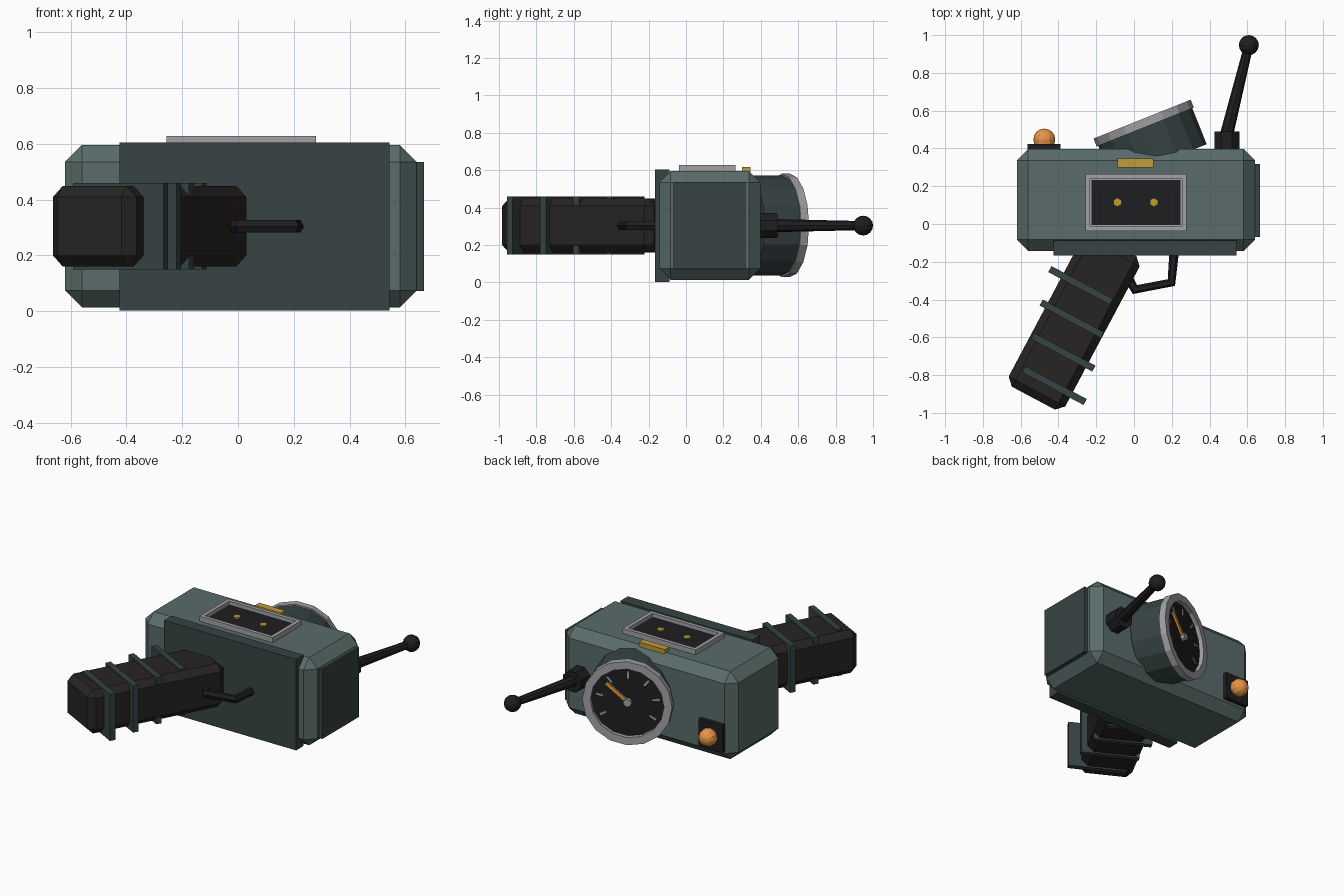
import bpy, bmesh
from math import radians, sin, cos, pi
from mathutils import Matrix, Vector

if "Cube" in bpy.data.objects:
    bpy.data.objects.remove(bpy.data.objects["Cube"])


def material(name, rgb):
    m = bpy.data.materials.new(name)
    m.diffuse_color = (*rgb, 1)
    m.use_nodes = True
    m.node_tree.nodes["Principled BSDF"].inputs["Base Color"].default_value = m.diffuse_color
    return m


TEAL = material("teal", (0.10, 0.15, 0.145))
DARK = material("dark_teal", (0.038, 0.056, 0.056))
GRIP = material("grip_brown_black", (0.020, 0.018, 0.016))
BLACK = material("black", (0.013, 0.013, 0.015))
METAL = material("light_metal", (0.36, 0.36, 0.38))
ORANGE = material("orange", (0.80, 0.30, 0.06))
GOLD = material("gold", (0.52, 0.33, 0.04))
MID = 0.304


def finish(name, bm, mat, matrix=Matrix()):
    bmesh.ops.recalc_face_normals(bm, faces=bm.faces)
    me = bpy.data.meshes.new(name)
    bm.to_mesh(me)
    bm.free()
    me.materials.append(mat)
    ob = bpy.data.objects.new(name, me)
    ob.matrix_world = matrix
    bpy.context.collection.objects.link(ob)
    return ob


def box(name, lo, hi, mat, bevel=0, matrix=Matrix(), recess=None):
    lo, hi = Vector(lo), Vector(hi)
    bm = bmesh.new()
    bmesh.ops.create_cube(bm, size=1)
    bmesh.ops.scale(bm, vec=hi - lo, verts=bm.verts)
    bmesh.ops.translate(bm, vec=(lo + hi) / 2, verts=bm.verts)
    if bevel:
        bmesh.ops.bevel(bm, geom=bm.edges[:], offset=bevel, segments=1,
                        affect='EDGES', profile=0.5)
    if recess:
        top = max(bm.faces, key=lambda f: f.calc_center_median().z)
        bmesh.ops.inset_individual(bm, faces=[top], thickness=recess[0])
        new = bmesh.ops.extrude_discrete_faces(bm, faces=[top])["faces"][0]
        bmesh.ops.translate(bm, vec=(0, 0, -recess[1]), verts=new.verts)
    return finish(name, bm, mat, matrix)


def lathe(name, profile, sides, mat, matrix, closed=False, turn=0):
    """Revolve (radius, height) points about local z."""
    bm = bmesh.new()
    rings = [[bm.verts.new((r * cos(turn + 2 * pi * i / sides),
                            r * sin(turn + 2 * pi * i / sides), h))
              for i in range(sides)] for r, h in profile]
    pairs = list(zip(rings, rings[1:]))
    if closed:
        pairs.append((rings[-1], rings[0]))
    else:
        bm.faces.new(rings[0])
        bm.faces.new(rings[-1])
    for a, b in pairs:
        for i in range(sides):
            j = (i + 1) % sides
            bm.faces.new((a[i], a[j], b[j], b[i]))
    return finish(name, bm, mat, matrix)


def ball(name, loc, r, mat, u=12, v=8):
    bm = bmesh.new()
    bmesh.ops.create_uvsphere(bm, u_segments=u, v_segments=v, radius=r)
    return finish(name, bm, mat, Matrix.Translation(loc) @ Matrix.Rotation(-pi / 2, 4, 'X'))


def along(a, b):
    """Frame at a with local z pointing to b."""
    d = Vector(b) - Vector(a)
    return Matrix.Translation(a) @ d.to_track_quat('Z', 'Y').to_matrix().to_4x4()


# Main housing, front plate and end plate
box("body", (-0.62, -0.143, 0.014), (0.64, 0.397, 0.595), TEAL, 0.06)
box("front_plate", (-0.425, -0.167, 0.002), (0.543, -0.088, 0.605), DARK)
box("end_plate", (0.60, -0.068, 0.073), (0.666, 0.317, 0.535), DARK)

# Screen with recessed frame, two dots and a gold bar
box("screen_frame", (-0.257, -0.037, 0.57), (0.279, 0.265, 0.628), METAL, recess=(0.034, 0.025))
box("screen", (-0.225, -0.005, 0.58), (0.247, 0.233, 0.607), BLACK)
for i, x in enumerate((-0.088, 0.105)):
    lathe(f"screen_dot_{i + 1}", [(0.024, 0), (0.024, 0.017)], 6, GOLD,
          Matrix.Translation((x, 0.115, 0.598)), turn=pi / 6)
box("gold_bar", (-0.087, 0.30, 0.57), (0.103, 0.346, 0.616), GOLD)

# Tilted gauge: local x is right and y is up when seen from behind
t = radians(21.8)
dial = Matrix(((-cos(t), 0, -sin(t), 0.043), (-sin(t), 0, cos(t), 0.555),
               (0, 1, 0, 0.305), (0, 0, 0, 1)))
lathe("gauge_housing", [(0.268, -0.25), (0.268, -0.04)], 16, DARK, dial)
lathe("gauge_rim", [(0.277, -0.045), (0.277, 0), (0.227, 0), (0.227, -0.045)], 16, METAL, dial, True)
lathe("gauge_face", [(0.235, -0.045), (0.235, -0.028)], 16, BLACK, dial)
for i in range(7):
    rot = Matrix.Rotation(radians(-120 + 40 * i), 4, 'Z')
    box(f"gauge_tick_{i + 1}", (-0.006, 0.155, -0.03), (0.006, 0.20, -0.021), METAL, matrix=dial @ rot)
box("gauge_needle", (-0.011, 0, -0.028), (0.011, 0.175, -0.014), ORANGE,
    matrix=dial @ Matrix.Rotation(radians(50), 4, 'Z'))
lathe("gauge_hub", [(0.026, -0.028), (0.026, -0.003)], 8, METAL, dial)

# Signal light on its plate
box("light_base", (-0.563, 0.38, 0.09), (-0.39, 0.424, 0.27), BLACK)
ball("signal_light", (-0.475, 0.447, 0.178), 0.058, ORANGE)

# Aerial: socket, tapered rod and ball tip
lathe("aerial_socket", [(0.072, 0), (0.072, 0.11)], 8, BLACK,
      along((0.492, 0.38, MID), (0.492, 0.49, MID)), turn=pi / 8)
tip = Vector((0.608, 0.947, MID))
root = Vector((0.482, 0.44, MID))
lathe("aerial_rod", [(0.036, 0), (0.024, (tip - root).length)], 8, BLACK, along(root, tip))
ball("aerial_tip", tip, 0.053, BLACK)

# Raked grip; local y runs up the grip
rake = Matrix.Rotation(radians(-28), 4, 'Z')
box("grip", (-0.207, -1.064, 0.16), (0.132, -0.145, 0.449), GRIP, 0.04, rake)
for i in range(4):
    c = Matrix.Translation((-0.283 - 0.046 * i, -0.325 - 0.177 * i, 0.305))
    box(f"grip_rib_{i + 1}", (-0.184, -0.018, -0.155), (0.184, 0.018, 0.155), DARK, matrix=c @ rake)

# Trigger guard swept along a bent path
cu = bpy.data.curves.new("trigger_guard", 'CURVE')
cu.dimensions = '3D'
cu.bevel_depth = 0.026
cu.bevel_resolution = 1
cu.use_fill_caps = True
path = [(-0.045, -0.26), (0.005, -0.347), (0.198, -0.31), (0.214, -0.13)]
sp = cu.splines.new('POLY')
sp.points.add(len(path) - 1)
for p, (x, y) in zip(sp.points, path):
    p.co = (x, y, MID, 1)
sp.use_smooth = False
cu.materials.append(BLACK)
bpy.context.collection.objects.link(bpy.data.objects.new("trigger_guard", cu))
